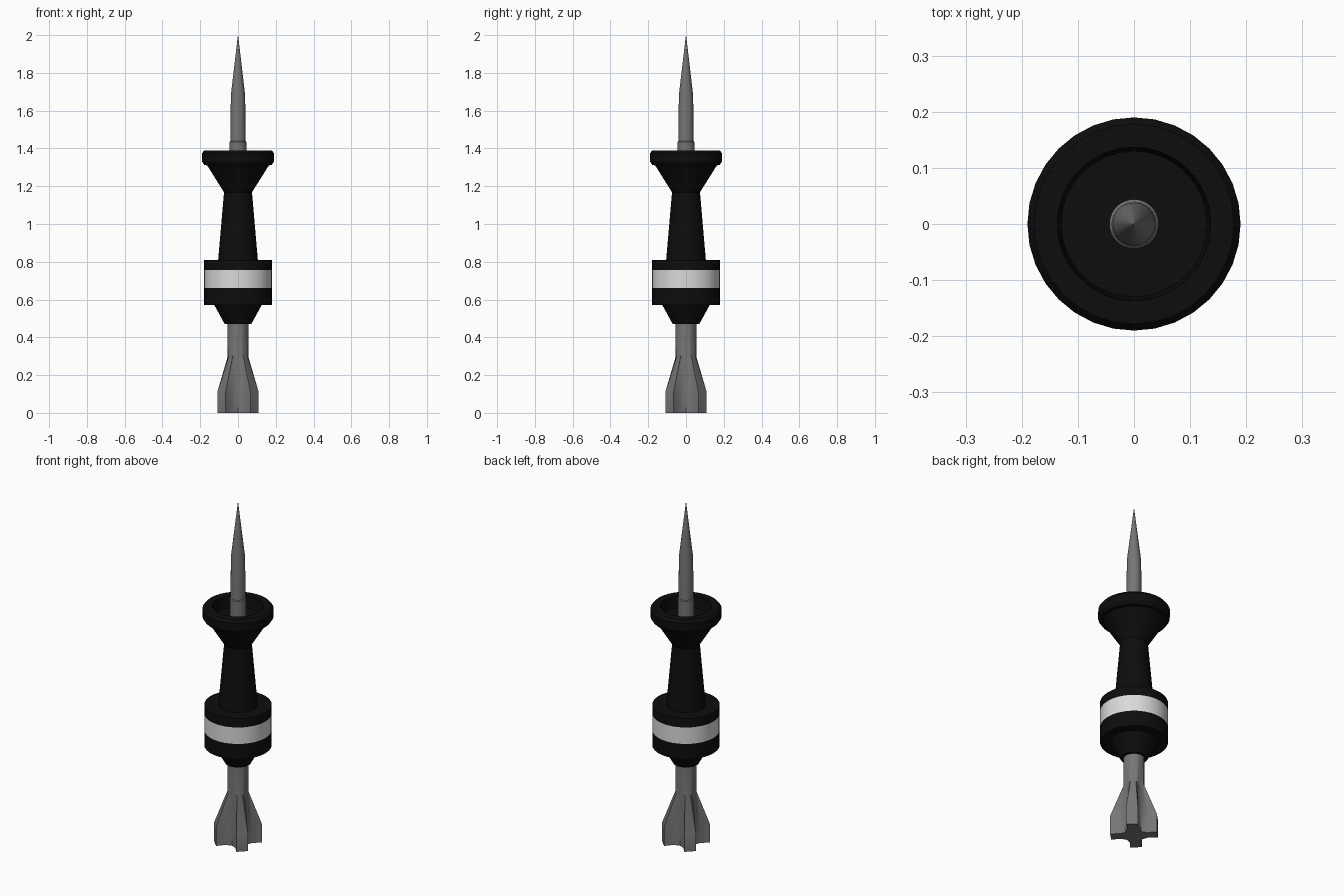
import bpy, bmesh, math

if "Cube" in bpy.data.objects:
    bpy.data.objects.remove(bpy.data.objects["Cube"])

N = 32


def material(name, rgb):
    m = bpy.data.materials.new(name)
    m.diffuse_color = (*rgb, 1)
    m.use_nodes = True
    m.node_tree.nodes["Principled BSDF"].inputs["Base Color"].default_value = m.diffuse_color
    return m


black = material("matte_black", (0.004, 0.004, 0.004))
steel = material("grey_steel", (0.18, 0.18, 0.18))
silver = material("pale_silver", (0.7, 0.7, 0.7))


def loft(name, rings, mats, rule=None):
    """Skin equal-length rings of points and cap both ends."""
    bm = bmesh.new()
    loops = [[bm.verts.new(p) for p in ring] for ring in rings]
    n = len(loops[0])
    for a, b in zip(loops, loops[1:]):
        for i in range(n):
            j = (i + 1) % n
            bm.faces.new((a[i], a[j], b[j], b[i]))
    bm.faces.new(loops[0][::-1])
    bm.faces.new(loops[-1])
    bmesh.ops.remove_doubles(bm, verts=bm.verts, dist=1e-5)
    bmesh.ops.recalc_face_normals(bm, faces=bm.faces)
    if rule:
        for f in bm.faces:
            f.material_index = rule(f.calc_center_median())
    me = bpy.data.meshes.new(name)
    bm.to_mesh(me)
    bm.free()
    for m in mats:
        me.materials.append(m)
    ob = bpy.data.objects.new(name, me)
    bpy.context.collection.objects.link(ob)
    bpy.ops.object.select_all(action='DESELECT')
    ob.select_set(True)
    bpy.context.view_layer.objects.active = ob
    bpy.ops.object.shade_smooth_by_angle(angle=math.radians(30))
    return ob


def circle(r, z):
    return [(r * math.cos(2 * math.pi * i / N), r * math.sin(2 * math.pi * i / N), z)
            for i in range(N)]


# Spool-shaped body with banded collar and dished top flange
body = [(0.07, 0.47), (0.125, 0.57), (0.18, 0.57), (0.18, 0.66), (0.18, 0.757),
        (0.18, 0.81), (0.105, 0.81), (0.074, 1.168), (0.163, 1.31), (0.178, 1.312),
        (0.19, 1.33), (0.19, 1.375), (0.178, 1.39), (0.137, 1.39), (0.13, 1.32)]
loft("body", [circle(r, z) for r, z in body], [black, silver],
     lambda c: 1 if 0.66 < c.z < 0.757 and math.hypot(c.x, c.y) > 0.17 else 0)

# Pointed rod with a small seat collar
rod = [(0.044, 1.31), (0.044, 1.435), (0.040, 1.44), (0.038, 1.68), (0.0006, 2.0)]
loft("spike", [circle(r, z) for r, z in rod], [steel])


# Lower shaft flaring into four diagonal fins with scooped valleys
def finned(reach, half, root, z):
    ring = []
    for q in range(4):
        a = math.pi / 4 + q * math.pi / 2
        c, s = math.cos(a), math.sin(a)
        # fin end edges, then a concave arc to the next fin
        pts = [(reach, -half), (reach, half)]
        k = math.sqrt(0.5)
        # start, middle and mirrored end of the valley
        mid = (root * k, root * k)
        for t in (0.25, 0.5, 0.75):
            p, m, e = (reach, half), (2 * mid[0] - (reach + half) / 2,) * 2, (half, reach)
            pts.append(tuple((1 - t) ** 2 * p[i] + 2 * t * (1 - t) * m[i] + t * t * e[i]
                             for i in range(2)))
        ring += [(c * u - s * v, s * u + c * v, z) for u, v in pts]
    return ring


def shaft(z, r=0.056):
    angles = [-15, 15, 30, 45, 60]
    return [(r * math.cos(math.radians(45 + 90 * q + d)),
             r * math.sin(math.radians(45 + 90 * q + d)), z)
            for q in range(4) for d in angles]


loft("finned_tail", [finned(0.124, 0.031, 0.058, 0), finned(0.124, 0.031, 0.058, 0.11),
                     shaft(0.3), shaft(0.5)], [steel])
